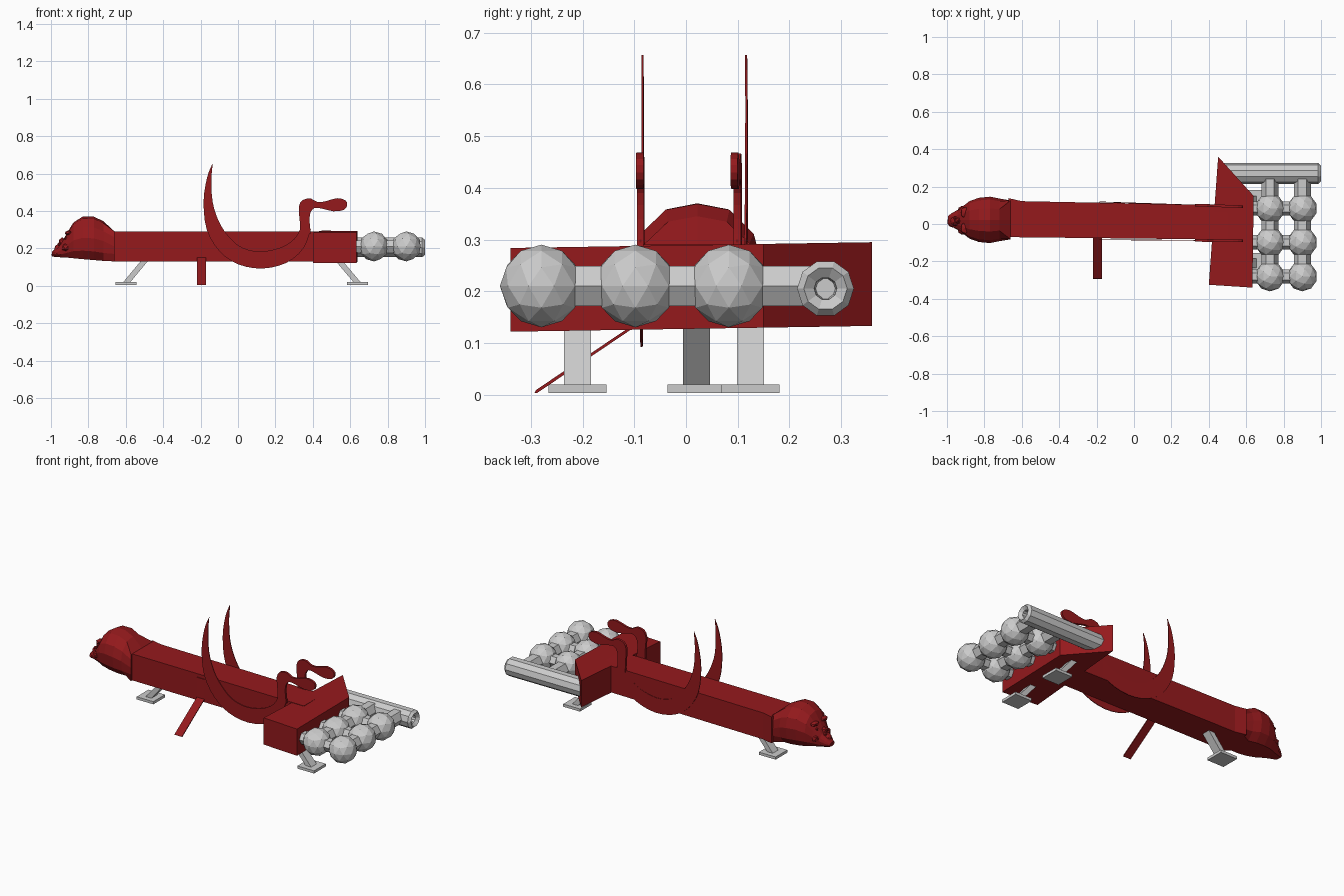
import bpy, bmesh
from math import cos, sin, pi
from mathutils import Vector

if "Cube" in bpy.data.objects:
    bpy.data.objects.remove(bpy.data.objects["Cube"])

red = bpy.data.materials.new("dark_red")
red.diffuse_color = (0.3, 0.01, 0.012, 1)
red.use_nodes = True
red.node_tree.nodes["Principled BSDF"].inputs["Base Color"].default_value = red.diffuse_color


def make(name, bm, mat=None):
    bmesh.ops.recalc_face_normals(bm, faces=bm.faces[:])
    me = bpy.data.meshes.new(name)
    bm.to_mesh(me)
    bm.free()
    ob = bpy.data.objects.new(name, me)
    bpy.context.collection.objects.link(ob)
    if mat:
        me.materials.append(mat)
    return ob


def loft(name, rings, mat=None, cap=True):
    """Bridge equal-sized closed rings of points."""
    bm = bmesh.new()
    vs = [[bm.verts.new(p) for p in r] for r in rings]
    n = len(vs[0])
    for a, b in zip(vs, vs[1:]):
        for i in range(n):
            bm.faces.new((a[i], a[(i + 1) % n], b[(i + 1) % n], b[i]))
    if cap:
        bm.faces.new(vs[0])
        bm.faces.new(vs[-1])
    return make(name, bm, mat)


def rod(name, a, b, r, sides=6, turn=0):
    """Faceted rod between two points."""
    a, b = Vector(a), Vector(b)
    q = (b - a).to_track_quat('Z', 'Y')
    ring = [q @ Vector((r * cos(turn + 2 * pi * i / sides), r * sin(turn + 2 * pi * i / sides), 0))
            for i in range(sides)]
    return loft(name, [[a + p for p in ring], [b + p for p in ring]])


def box(name, lo, hi, mat=None):
    def ring(z):
        return [(lo[0], lo[1], z), (hi[0], lo[1], z), (hi[0], hi[1], z), (lo[0], hi[1], z)]
    return loft(name, [ring(lo[2]), ring(hi[2])], mat)


def blob(name, centre, scale, mat=None, sub=2):
    bm = bmesh.new()
    bmesh.ops.create_icosphere(bm, subdivisions=sub, radius=1)
    for v in bm.verts:
        v.co = Vector(centre) + Vector([c * s for c, s in zip(v.co, scale)])
    return make(name, bm, mat)


def smooth(pts, n=3):
    """Catmull-Rom resampling of an open 2D path."""
    p = [Vector(q) for q in pts]
    p = [2 * p[0] - p[1]] + p + [2 * p[-1] - p[-2]]
    out = []
    for i in range(1, len(p) - 2):
        a, b, c, d = p[i - 1:i + 3]
        for k in range(n):
            t = k / n
            out.append(0.5 * (2 * b + (c - a) * t + (2 * a - 5 * b + 4 * c - d) * t * t
                              + (3 * b - a - 3 * c + d) * t ** 3))
    return out + [p[-2]]


# Tapered hull
def hull_ring(x, y0, y1):
    return [(x, y0, 0.13), (x, y1, 0.13), (x, y1, 0.29), (x, y0, 0.29)]


loft("hull", [hull_ring(-0.67, -0.07, 0.138), hull_ring(-0.6, -0.071, 0.122),
              hull_ring(0.5, -0.083, 0.1)], red)

# Slightly rolled stern block
plan = [(0.40, -0.325), (0.633, -0.34), (0.64, 0.15), (0.45, 0.36)]
loft("stern_block", [[(x, y, z + 0.016 * y) for x, y in plan] for z in (0.127, 0.289)], red)

# Figurehead: stations are x, half width, bottom, top
stations = [(-0.66, 0.104, 0.13, 0.29), (-0.72, 0.114, 0.133, 0.345), (-0.77, 0.124, 0.137, 0.369),
            (-0.83, 0.118, 0.142, 0.37), (-0.88, 0.1, 0.147, 0.338), (-0.912, 0.075, 0.15, 0.285),
            (-0.945, 0.052, 0.152, 0.228), (-0.975, 0.036, 0.153, 0.2), (-0.995, 0.02, 0.157, 0.18)]
section = [(0.6, 0), (0.92, 0.2), (1, 0.5), (0.88, 0.75), (0.5, 0.95), (0, 1)]
section += [(-u, v) for u, v in section[-2::-1]]
square = [(1, 0), (1, 0.25), (1, 0.5), (1, 0.8), (1, 1), (0, 1)]
square += [(-u, v) for u, v in square[-2::-1]]
loft("figurehead", [[(x, 0.022 + w * u, lo + (hi - lo) * v) for u, v in (square if i == 0 else section)]
                    for i, (x, w, lo, hi) in enumerate(stations)], red)

# Face details
blob("snout", (-0.955, 0.015, 0.195), (0.028, 0.026, 0.03), red)
blob("nose", (-0.94, 0.018, 0.235), (0.022, 0.018, 0.024), red, 1)
blob("lower_jaw", (-0.965, 0.012, 0.167), (0.034, 0.032, 0.013), red)
for s in (-1, 1):
    blob("brow", (-0.905, 0.02 + s * 0.042, 0.283), (0.024, 0.034, 0.014), red, 1)
    blob("cheek", (-0.915, 0.02 + s * 0.055, 0.205), (0.03, 0.024, 0.026), red, 1)
    blob("eye", (-0.915, 0.02 + s * 0.04, 0.253), (0.014, 0.014, 0.012), red, 1)
    blob("nostril", (-0.955, 0.016 + s * 0.016, 0.222), (0.012, 0.011, 0.01), red, 1)

# Sickle blades with thicker handles, one on each side of the hull
outer = smooth([(-0.135, 0.657), (-0.165, 0.58), (-0.184, 0.45), (-0.167, 0.3), (-0.1, 0.185),
                (0.0, 0.115), (0.13, 0.092), (0.26, 0.123), (0.35, 0.2), (0.39, 0.3)])
inner = smooth([(-0.135, 0.655), (-0.142, 0.57), (-0.136, 0.45), (-0.105, 0.35), (-0.055, 0.27),
                (0.02, 0.205), (0.12, 0.183), (0.23, 0.205), (0.3, 0.25), (0.332, 0.3)])
grip = smooth([(0.332, 0.28), (0.33, 0.35), (0.325, 0.42), (0.345, 0.458), (0.39, 0.466), (0.425, 0.447),
               (0.47, 0.452), (0.53, 0.468), (0.575, 0.456), (0.584, 0.43), (0.565, 0.405),
               (0.51, 0.398), (0.45, 0.412), (0.41, 0.416), (0.387, 0.39), (0.383, 0.34), (0.39, 0.28)], 2)
for side, y0, slope in (("front", -0.085, -0.008), ("back", 0.112, -0.033)):
    def at(p, off):
        return (p.x, y0 + slope * p.x + off, p.y)
    t = 0.002
    loft(side + "_sickle_blade", [[at(a, -t), at(a, t), at(b, t), at(b, -t)]
                                  for a, b in zip(outer, inner)], red)
    loft(side + "_sickle_handle", [[at(p, d) for p in grip] for d in (-0.007, 0.007)], red)

# Boarding ramp and its doorway
loft("ramp", [[(x, -0.293, 0.003), (x, -0.288, 0.003), (x, -0.072, 0.149), (x, -0.072, 0.155),
               (x, -0.29, 0.009)] for x in (-0.22, -0.17)], red)
box("doorway", (-0.22, -0.08, 0.14), (-0.17, -0.07, 0.27), red)

# Landing legs: foot plate and leaning strut
for name, fx, y, hx in (("bow_leg", -0.598, 0.02, -0.49), ("stern_leg_front", 0.64, -0.21, 0.53),
                        ("stern_leg_back", 0.64, 0.125, 0.53)):
    box(name + "_foot", (fx - 0.056, y - 0.056, 0.003), (fx + 0.056, y + 0.056, 0.019))
    loft(name + "_strut", [[(x - 0.019, y - 0.026, z), (x + 0.019, y - 0.026, z),
                            (x + 0.019, y + 0.026, z), (x - 0.019, y + 0.026, z)]
                           for x, z in ((fx, 0.015), (hx, 0.145))])

# Engine spheres on a lattice of rods
for y in (0.083, -0.098, -0.28):
    for x in (0.727, 0.9):
        blob("engine_sphere", (x, y, 0.21), (0.08, 0.08, 0.08))
    rod("engine_rod", (0.62, y, 0.21), (0.9, y, 0.21), 0.038)
for x in (0.727, 0.9):
    rod("cross_rod", (x, -0.28, 0.21), (x, 0.25, 0.21), 0.045)

# Exhaust tube with a recessed bore
profile = [(0.47, 0.055), (0.985, 0.055), (1.0, 0.042), (0.985, 0.022), (0.93, 0.019)]
loft("exhaust_tube", [[(x, 0.27 + r * cos(2 * pi * i / 10), 0.205 + r * sin(2 * pi * i / 10))
                       for i in range(10)] for x, r in profile])
